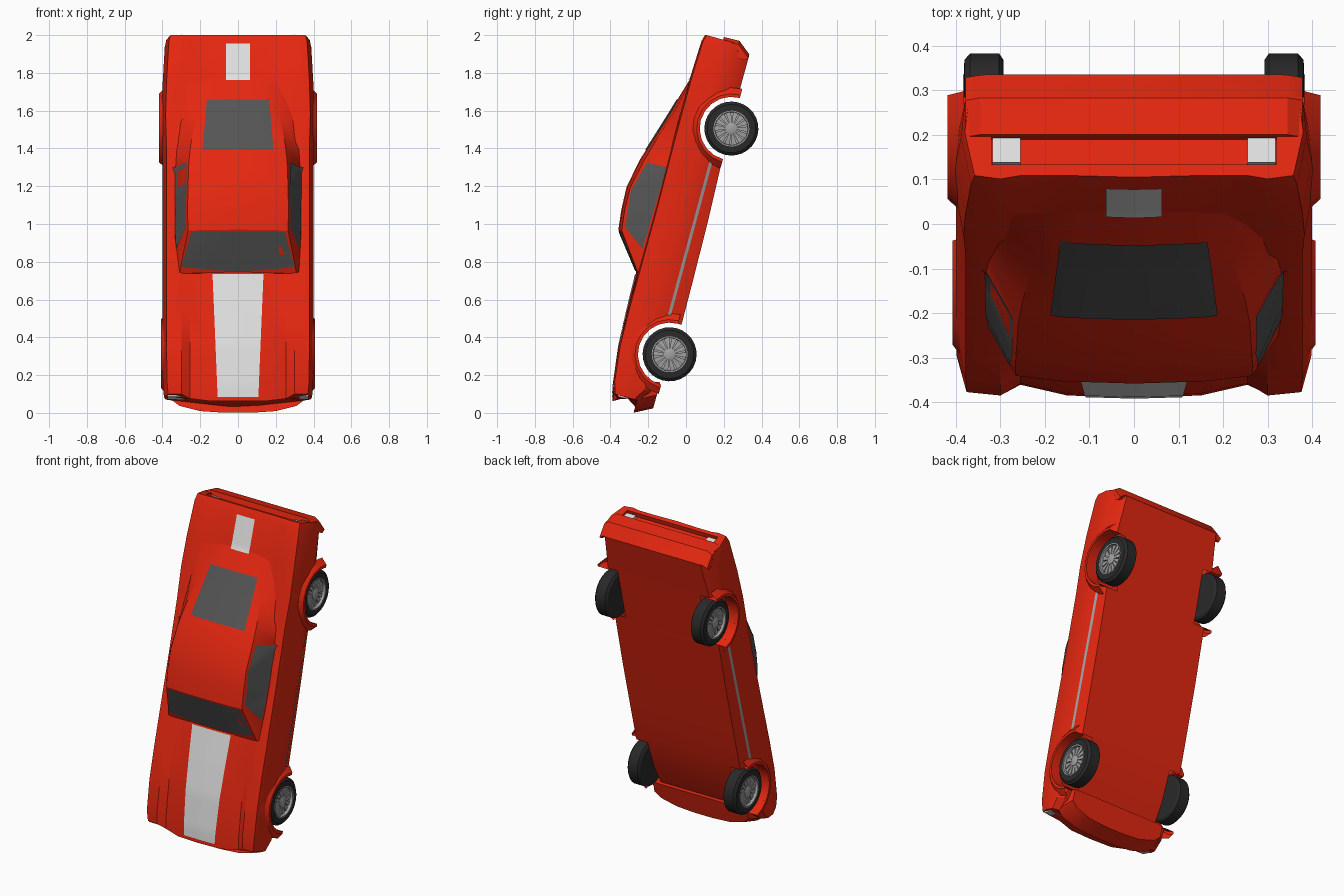
import bpy, bmesh, math
from mathutils import Vector, Matrix
from mathutils.bvhtree import BVHTree

if "Cube" in bpy.data.objects:
    bpy.data.objects.remove(bpy.data.objects["Cube"])

# Modelled upright (x wide, y = length from nose, z = height), then tipped onto its nose
TIP = Matrix.Rotation(math.radians(74.6), 4, 'X')
parts = []


def material(name, r, g, b):
    m = bpy.data.materials.new(name)
    m.diffuse_color = (r, g, b, 1)
    m.use_nodes = True
    m.node_tree.nodes["Principled BSDF"].inputs["Base Color"].default_value = m.diffuse_color
    return m


RED = material("red paint", 0.78, 0.02, 0.005)
WHITE = material("white paint", 0.75, 0.75, 0.75)
GLASS = material("dark glass", 0.09, 0.09, 0.09)
RUBBER = material("black rubber", 0.022, 0.022, 0.022)
METAL = material("grey metal", 0.36, 0.36, 0.36)


def add(name, bm, mat, angle=28, fix=True):
    if fix:
        bmesh.ops.recalc_face_normals(bm, faces=bm.faces)
    me = bpy.data.meshes.new(name)
    bm.to_mesh(me)
    bm.free()
    me.materials.append(mat)
    me.shade_smooth()
    me.set_sharp_from_angle(angle=math.radians(angle))
    ob = bpy.data.objects.new(name, me)
    bpy.context.collection.objects.link(ob)
    parts.append(ob)
    return ob


def loft(rings, closed=True, caps=True):
    bm = bmesh.new()
    rows = [[bm.verts.new(p) for p in ring] for ring in rings]
    n = len(rows[0])
    for a, b in zip(rows, rows[1:]):
        for i in range(n if closed else n - 1):
            j = (i + 1) % n
            bm.faces.new((a[i], a[j], b[j], b[i]))
    if caps:
        bm.faces.new(rows[0])
        bm.faces.new(rows[-1][::-1])
    return bm


def mirrored(half):
    # half runs from bottom centre to top centre
    return half + [(-x, y, z) for x, y, z in half[-2:0:-1]]


def box(name, x, y, z, mat):
    bm = bmesh.new()
    bmesh.ops.create_cube(bm, size=1)
    for v in bm.verts:
        v.co = [a + (b - a) * (c + 0.5) for (a, b), c in zip((x, y, z), v.co)]
    return add(name, bm, mat)


# Lower body: y, belly z, belly x, widest x, shoulder z, valley z, centre z, nose bow
stations = [
    (-0.004, .262, .350, .392, .388, .368, .392, .04),
    (0.06, .210, .360, .398, .408, .385, .410, .02),
    (0.25, .165, .365, .400, .430, .412, .437, 0),
    (0.45, .147, .365, .400, .435, .425, .446, 0),
    (0.66, .150, .365, .400, .435, .435, .452, 0),
    (1.00, .157, .365, .400, .435, .435, .440, 0),
    (1.33, .170, .365, .400, .440, .440, .445, 0),
    (1.515, .175, .360, .405, .442, .442, .445, 0),
    (1.70, .180, .355, .400, .442, .442, .447, 0),
    (1.918, .180, .335, .388, .436, .436, .440, 0),
    (1.957, .243, .335, .380, .426, .426, .430, 0)]
rings = []
for s, hb, wb, ww, hs, hv, hc, bow in stations:
    pts = [(0, hb), (wb, hb), (ww - .008, max(.245, hb + .02)), (ww, .325), (ww - .022, hs),
           (.30, hs + .008), (.255, hv), (.15, hc - .004), (0, hc)]
    rings.append(mirrored([(x, s - bow * (1 - min(1, x / .3) ** 4), h) for x, h in pts]))
body = add("lower_body", loft(rings), RED)

# Cut wheel arches and tail recess
AXLES = ((.276, .166), (1.515, .168))
R = .168
cutters = []
for s, h in AXLES:
    c = [(R * math.cos(i * math.tau / 32), R * math.sin(i * math.tau / 32)) for i in range(32)]
    cutters.append(add("arch_cutter", loft([[(x, s + a, h + b) for a, b in c] for x in (-.6, .6)]), RED))
cutters.append(box("recess_cutter", (-.32, .32), (1.928, 2.1), (.33, .40), RED))
for c in cutters:
    m = body.modifiers.new("cut", 'BOOLEAN')
    m.operation, m.solver, m.object = 'DIFFERENCE', 'EXACT', c
dg = bpy.context.evaluated_depsgraph_get()
bm = bmesh.new()
bm.from_object(body, dg)
for ob in cutters + [body]:
    parts.remove(ob)
    bpy.data.objects.remove(ob)
# Leave the shell hollow between the arches
tunnel = [f for f in bm.faces if abs(f.normal.x) < .3 and any(
    all(abs(math.hypot(v.co.y - s, v.co.z - h) - R) < .003 for v in f.verts) for s, h in AXLES)]
bmesh.ops.delete(bm, geom=tunnel, context='FACES')
body = add("lower_body", bm, RED, fix=False)

# Floor between the wheels
add("floor", loft([[(-.29, st[0], st[1] + .002), (.29, st[0], st[1] + .002)] for st in stations[1:9]][::-1],
                  closed=False, caps=False), RED, fix=False)

# Cabin: y, belt x, roof edge x, roof edge z, roof centre z
rings = []
for s, wb, we, he, hc in [(.645, .325, .31, .440, .449), (.84, .335, .265, .585, .603),
                          (.95, .336, .267, .598, .616), (1.07, .336, .265, .602, .621),
                          (1.225, .335, .260, .570, .592), (1.325, .330, .25, .543, .562),
                          (1.50, .310, .22, .490, .509), (1.72, .285, .20, .436, .446)]:
    rings.append(mirrored([(0, s, .40), (wb, s, .40), (wb, s, .435), (we, s, he),
                           (we * .6, s, hc - .005), (0, s, hc)]))
cabin = add("cabin", loft(rings), RED)

# Chin spoiler
plan = [(.35, .10), (.355, .0), (.31, -.035), (.2, -.064), (.07, -.073)]
plan = plan + [(-x, y) for x, y in plan[::-1]]
add("chin_spoiler", loft([[(x * .93, y + (.05 if y < .09 else .02), .174) for x, y in plan],
                          [(x, y, .268) for x, y in plan]]), RED)

# Rear bumper below the recess
prof = [(1.93, .335), (1.972, .335), (1.974, .25), (1.92, .182), (1.90, .20)]
add("rear_bumper", loft([[(x, y - d, z) for y, z in prof] for x, d in
                         ((-.378, .02), (-.345, 0), (.345, 0), (.378, .02))]), RED)


# Thin painted plates draped over the shell along one axis
trees = []
for ob in (body, cabin):
    trees.append(BVHTree.FromPolygons([v.co for v in ob.data.vertices],
                                      [p.vertices[:] for p in ob.data.polygons]))


def drape(name, front, back, direction, mat, nu=10, nv=10, bow=0):
    d = Vector(direction)
    grid = []
    for j in range(nv + 1):
        v = j / nv
        row = []
        for i in range(nu + 1):
            u = i / nu
            p = Vector(front[0]).lerp(Vector(front[1]), u).lerp(Vector(back[0]).lerp(Vector(back[1]), u), v)
            p.y += bow * (2 * u - 1) ** 2 * (1 - v)
            hits = [h for h in (t.ray_cast(p - d, d) for t in trees) if h[0]]
            q = min(hits, key=lambda h: h[3])[0] if hits else trees[0].find_nearest(p)[0]
            row.append(q - d * .004)
        grid.append(row)
    bm = loft(grid, closed=False, caps=False)
    bm.normal_update()
    if sum((f.normal.dot(d) for f in bm.faces)) > 0:
        bmesh.ops.reverse_faces(bm, faces=bm.faces)
    add(name, bm, mat, fix=False)


def from_above(name, s0, w0, s1, w1, mat, nv=10, bow=0):
    drape(name, ((-w0, s0, .5), (w0, s0, .5)), ((-w1, s1, .5), (w1, s1, .5)), (0, 0, -1), mat, 10, nv, bow)


from_above("hood_stripe", -.022, .108, .638, .135, WHITE, 22)
from_above("trunk_stripe", 1.702, .063, 1.906, .063, WHITE)
from_above("windscreen", .653, .298, .832, .248, GLASS, 10, .022)
from_above("rear_window", 1.286, .188, 1.588, .165, GLASS)

for side, k in (("left", -1), ("right", 1)):
    d = (-k, 0, 0)
    # Side windows in two pieces meeting at the roof peak
    drape(side + "_window_front", ((0, .775, .452), (0, .862, .572)), ((0, 1.06, .447), (0, 1.06, .594)), d, GLASS)
    drape(side + "_window_rear", ((0, 1.06, .447), (0, 1.06, .594)), ((0, 1.226, .442), (0, 1.223, .552)), d, GLASS)
    drape(side + "_side_strip", ((0, .45, .214), (0, .45, .230)), ((0, 1.343, .218), (0, 1.343, .234)), d, METAL, 2, 20)
    # Lamps
    for nm, x0, x1, y, z in (("headlight", .285, .372, (-.012, -.003), (.315, .372)),
                             ("tail_light", .255, .318, (1.925, 1.945), (.332, .392))):
        box(side + "_" + nm, sorted((k * x0, k * x1)), y, z, WHITE)

    for end, (s, h), out in (("front", AXLES[0], .408), ("rear", AXLES[1], .419)):
        tag = end + "_" + side
        # Faceted arch flare
        lip = [(.168, .34), (.168, out), (.184, out), (.218, .382)]
        rings = []
        for i in range(11):
            a = math.radians(0 + 18 * i)
            rings.append([(k * x, s + r * math.cos(a), h + r * math.sin(a)) for r, x in lip])
        add(tag + "_arch", loft(rings, closed=False, caps=False), RED)

        # Tyre, lathed with a closed dark back
        def lathe(name, prof, mat, n=28):
            rr = [[(k * x, s + r * math.cos(i * math.tau / n), h + r * math.sin(i * math.tau / n))
                   for i in range(n)] for x, r in prof]
            add(name, loft(rr), mat)
        lathe(tag + "_tyre", [(.293, .09), (.293, .128), (.303, .143), (.368, .143), (.381, .128),
                              (.382, .094), (.345, .090)], RUBBER)
        lathe(tag + "_rim", [(.350, .084), (.350, .095), (.384, .095), (.384, .088), (.360, .086)], METAL)
        lathe(tag + "_hub", [(.345, .032), (.376, .032), (.380, .024)], METAL, 16)
        # Spokes
        bm = bmesh.new()
        for i in range(14):
            a = i * math.tau / 14
            q = []
            for r, da, x in ((.028, .19, .374), (.09, .165, .368)):
                for t in (-da, da):
                    q.append([bm.verts.new((k * xx, s + r * math.cos(a + t), h + r * math.sin(a + t)))
                              for xx in (x, x - .014)])
            order = [q[0], q[1], q[3], q[2]]
            bm.faces.new([p[0] for p in order])
            bm.faces.new([p[1] for p in order[::-1]])
            for m, n in zip(order, order[1:] + order[:1]):
                bm.faces.new((m[0], m[1], n[1], n[0]))
        add(tag + "_spokes", bm, METAL)

# Tip the whole car onto its nose
for ob in parts:
    ob.data.transform(TIP)
